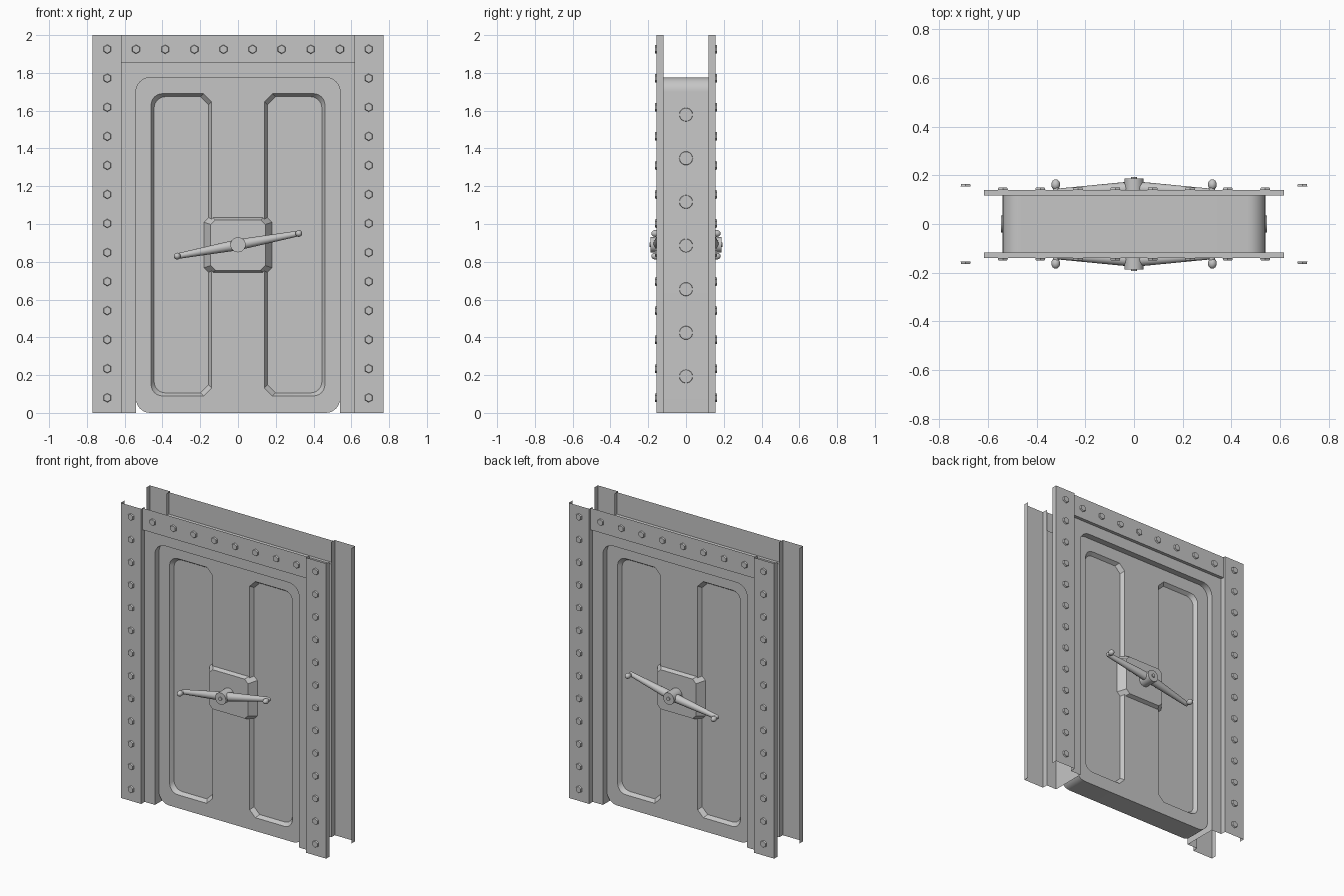
import bpy, bmesh, math
from mathutils import Vector, Matrix

if "Cube" in bpy.data.objects:
    bpy.data.objects.remove(bpy.data.objects["Cube"])

steel = bpy.data.materials.new("grey_steel")
steel.diffuse_color = (0.56, 0.56, 0.56, 1)
steel.use_nodes = True
steel.node_tree.nodes["Principled BSDF"].inputs["Base Color"].default_value = steel.diffuse_color


def finish(name, bm, mirror=(False, True), sheet=False):
    """Turn a bmesh into an object; mirror to the other side(s)."""
    bmesh.ops.recalc_face_normals(bm, faces=bm.faces)
    if sheet and sum(f.normal.y * f.calc_area() for f in bm.faces) > 0:
        bmesh.ops.reverse_faces(bm, faces=bm.faces)
    me = bpy.data.meshes.new(name)
    bm.to_mesh(me)
    bm.free()
    me.materials.append(steel)
    ob = bpy.data.objects.new(name, me)
    bpy.context.collection.objects.link(ob)
    if any(mirror):
        m = ob.modifiers.new("mirror", 'MIRROR')
        m.use_axis = (mirror[0], mirror[1], False)
        m.use_mirror_merge = False
    bpy.ops.object.select_all(action='DESELECT')
    ob.select_set(True)
    bpy.context.view_layer.objects.active = ob
    bpy.ops.object.shade_smooth_by_angle(angle=math.radians(30))
    return ob


def outline(x0, x1, z0, z1, r_left, r_right, n_left=8, n_right=8):
    """Rectangle with rounded (n>1) or chamfered (n=1) corners, as (x, z)."""
    pts = []
    for cx, cz, a, r, n in ((x1, z1, 0, r_right, n_right), (x0, z1, 90, r_left, n_left),
                            (x0, z0, 180, r_left, n_left), (x1, z0, 270, r_right, n_right)):
        ox = cx + (r if cx == x0 else -r)
        oz = cz + (r if cz == z0 else -r)
        for i in range(n + 1):
            t = math.radians(a + 90 * i / n)
            pts.append((ox + r * math.cos(t), oz + r * math.sin(t)))
    return pts


def ring(bm, pts, y):
    return [bm.verts.new((x, y, z)) for x, z in pts]


def bridge(bm, a, b, closed=True):
    n = len(a)
    for i in range(n if closed else n - 1):
        bm.faces.new((a[i], a[(i + 1) % n], b[(i + 1) % n], b[i]))


def cylinder(bm, p, q, r1, r2, n):
    p, q = Vector(p), Vector(q)
    rot = (q - p).to_track_quat('Z', 'Y').to_matrix().to_4x4()
    bmesh.ops.create_cone(bm, cap_ends=True, segments=n, radius1=r1, radius2=r2,
                          depth=(q - p).length, matrix=Matrix.Translation((p + q) / 2) @ rot)


# Side columns: folded sheet profile running up the full height
bm = bmesh.new()
prof = [(0.77, -0.118), (0.77, -0.155), (0.617, -0.155), (0.617, -0.118)]
lo = [bm.verts.new((x, y, 0)) for x, y in prof]
hi = [bm.verts.new((x, y, 2)) for x, y in prof]
bridge(bm, lo, hi, False)
finish("side_column", bm, (True, True), True)

# Header: flat sheet with a ledge along its lower edge
bm = bmesh.new()
rows = [[bm.verts.new((x, y, z)) for x in (-0.617, 0.617)]
        for y, z in ((-0.14, 2), (-0.14, 1.852), (-0.118, 1.852))]
for a, b in zip(rows, rows[1:]):
    bm.faces.new((a[0], a[1], b[1], b[0]))
finish("header", bm, sheet=True)

# Inner frame: flat strip around the opening, which is rounded at the top only
leaf = outline(-0.54, 0.54, 0, 1.775, 0.075, 0.075)
arch = [(0.54, 0)] + [p for p in leaf if p[1] > 0.5] + [(-0.54, 0)]
bm = bmesh.new()
inner = ring(bm, arch, -0.118)
outer = ring(bm, [(0.617, 0), (0.617, 1.852), (-0.617, 1.852), (-0.617, 0)], -0.118)
h = len(inner) // 2
bm.faces.new([outer[0], outer[1]] + inner[h - 1::-1])
bm.faces.new([outer[1], outer[2], inner[h], inner[h - 1]])
bm.faces.new([outer[2], outer[3]] + inner[:h - 1:-1])
bm.normal_update()
bmesh.ops.triangulate(bm, faces=bm.faces)
finish("inner_frame", bm, sheet=True)

# Lining: arch-shaped sheet through the opening, open at the floor
bm = bmesh.new()
bridge(bm, ring(bm, arch, -0.118), ring(bm, arch, 0.118), False)
finish("opening_lining", bm, (False, False))

# Door leaf: rounded slab with two recessed panels on each side
FACE, DEEP = -0.075, -0.05
bm = bmesh.new()
loops = [ring(bm, leaf, FACE)]
for s in (-1, 1):
    def panel(g):
        pts = outline(-0.46 + g, -0.14 - g, 0.09 + g, 1.69 - g, 0.06, 0.042, 8, 1)
        return [(x * -s, z) for x, z in pts]
    rim, floor = ring(bm, panel(0), FACE), ring(bm, panel(0.016), DEEP)
    bridge(bm, rim, floor)
    bm.faces.new(floor)
    loops.append(rim)
edges = []
for lp in loops:
    for i in range(len(lp)):
        a, b = lp[i], lp[(i + 1) % len(lp)]
        edges.append(bm.edges.get((a, b)) or bm.edges.new((a, b)))
bmesh.ops.triangle_fill(bm, use_beauty=True, use_dissolve=False, edges=edges)
finish("door_leaf", bm, sheet=True)

# Rim of the door leaf
bm = bmesh.new()
bridge(bm, ring(bm, leaf, FACE), ring(bm, leaf, -FACE))
finish("door_edge", bm, (False, False))

# Lock box: raised chamfered plate in the middle
bm = bmesh.new()
base = ring(bm, outline(-0.18, 0.18, 0.733, 1.045, 0.035, 0.035, 1, 1), DEEP)
top = ring(bm, outline(-0.145, 0.145, 0.755, 1.022, 0.025, 0.025, 1, 1), -0.1)
bridge(bm, base, top)
bm.faces.new(top)
finish("lock_box", bm, sheet=True)

# Handle: hub, two tapered arms and knobs
bm = bmesh.new()
HZ = 0.89
cylinder(bm, (0, -0.1, HZ), (0, -0.187, HZ), 0.04, 0.04, 24)
cylinder(bm, (0, -0.187, HZ), (0, -0.194, HZ), 0.012, 0.012, 12)
for s in (-1, 1):
    cylinder(bm, (0, -0.147, HZ), (s * 0.32, -0.13, HZ + s * 0.06), 0.029, 0.015, 16)
    bmesh.ops.create_uvsphere(bm, u_segments=16, v_segments=10, radius=0.02,
                              matrix=Matrix.Translation((s * 0.322, -0.162, HZ + s * 0.06))
                              @ Matrix.Diagonal((0.9, 1.1, 0.9, 1)))
    cylinder(bm, (s * 0.32, -0.125, HZ + s * 0.06), (s * 0.32, -0.155, HZ + s * 0.06), 0.015, 0.012, 12)
finish("handle", bm)

# Hexagonal bolts on the columns and header
bm = bmesh.new()
for i in range(13):
    z = 0.08 + i * 0.1538
    cylinder(bm, (0.692, -0.155, z), (0.692, -0.165, z), 0.024, 0.021, 6)
for i in range(4):
    x = 0.077 + i * 0.1542
    cylinder(bm, (x, -0.14, 1.925), (x, -0.15, 1.925), 0.024, 0.021, 6)
finish("frame_bolts", bm, (True, True))

# Round locking bolts on the outer sides of the lining
bm = bmesh.new()
for i in range(7):
    z = 0.193 + i * 0.231
    cylinder(bm, (0.535, 0, z), (0.547, 0, z), 0.037, 0.034, 24)
finish("locking_bolts", bm, (True, False))
